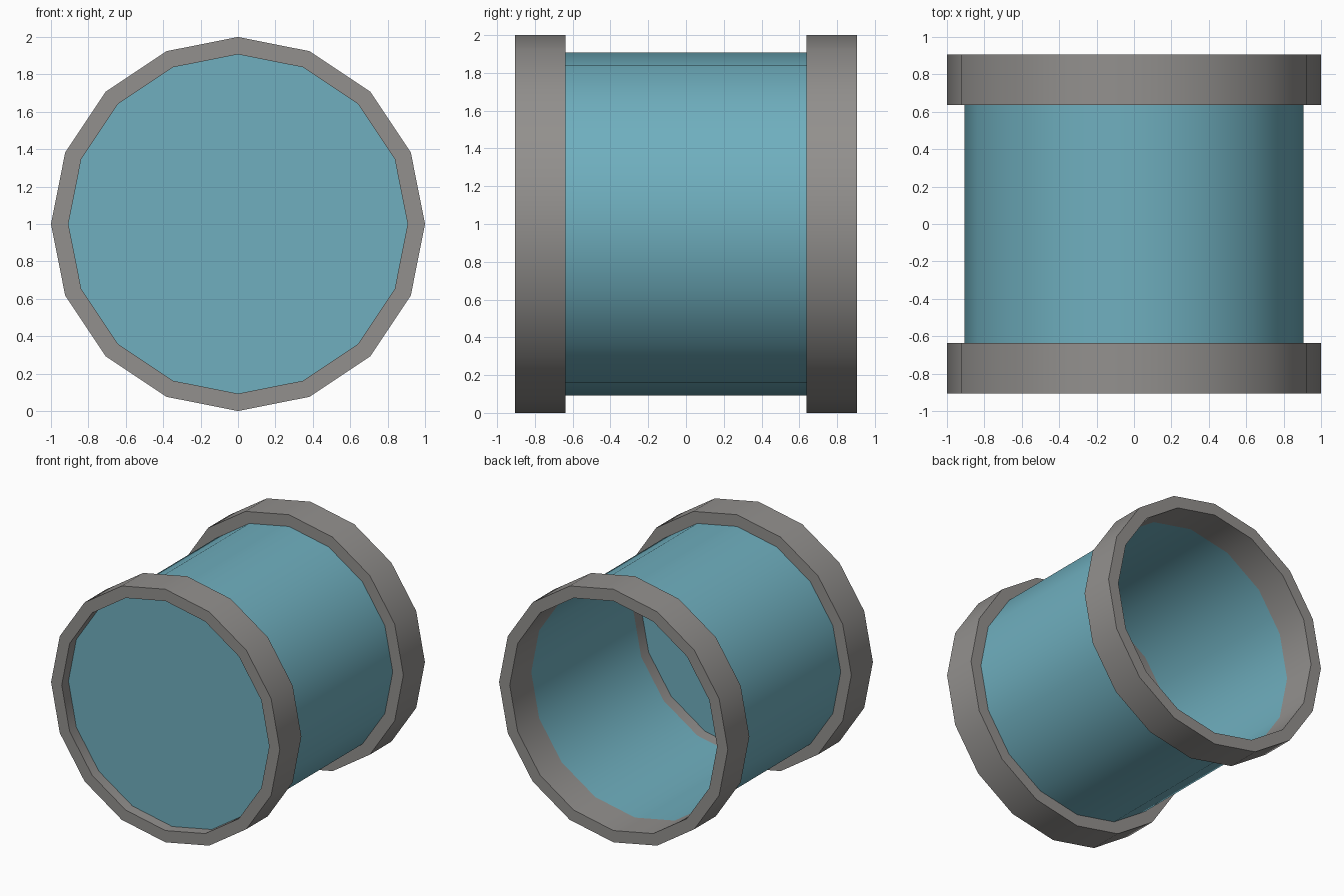
import bpy, bmesh, math

if "Cube" in bpy.data.objects:
    bpy.data.objects.remove(bpy.data.objects["Cube"])

SIDES = 16
R_OUT, R_IN = 1.0, 0.907
Y_END, Y_RING = 0.906, 0.637


def material(name, rgb):
    m = bpy.data.materials.new(name)
    m.diffuse_color = (*rgb, 1.0)
    m.use_nodes = True
    m.node_tree.nodes["Principled BSDF"].inputs["Base Color"].default_value = m.diffuse_color
    return m


teal = material("teal", (0.16, 0.43, 0.52))
grey = material("warm grey", (0.29, 0.28, 0.27))


def lathe(name, profile, mat, closed=False, caps=False):
    """Spin (radius, y) points around the y axis through z = 1."""
    bm = bmesh.new()
    loops = []
    for r, y in profile:
        loops.append([bm.verts.new((r * math.cos(a), y, 1 + r * math.sin(a)))
                      for a in (2 * math.pi * i / SIDES for i in range(SIDES))])
    pairs = list(zip(loops, loops[1:]))
    if closed:
        pairs.append((loops[-1], loops[0]))
    for a, b in pairs:
        for i in range(SIDES):
            j = (i + 1) % SIDES
            bm.faces.new((a[i], b[i], b[j], a[j]))
    if caps:
        bm.faces.new(loops[0])
        bm.faces.new(loops[-1][::-1])
    bmesh.ops.recalc_face_normals(bm, faces=bm.faces)
    me = bpy.data.meshes.new(name)
    bm.to_mesh(me)
    bm.free()
    me.materials.append(mat)
    ob = bpy.data.objects.new(name, me)
    bpy.context.collection.objects.link(ob)
    bpy.ops.object.select_all(action='DESELECT')
    ob.select_set(True)
    bpy.context.view_layer.objects.active = ob
    bpy.ops.object.shade_smooth_by_angle(angle=math.radians(30))
    return ob


# Thin open tube between the rings
lathe("tube", [(R_IN, -Y_RING), (R_IN, Y_RING)], teal)

# End rings, front and back
for name, s in (("front_ring", -1), ("back_ring", 1)):
    lathe(name, [(R_IN, s * Y_RING), (R_OUT, s * Y_RING),
                 (R_OUT, s * Y_END), (R_IN, s * Y_END)], grey, closed=True)

# Flat disc closing the front ring, set back from its rim
lathe("front_disc", [(R_IN, -0.822), (R_IN, -0.73)], teal, caps=True)
